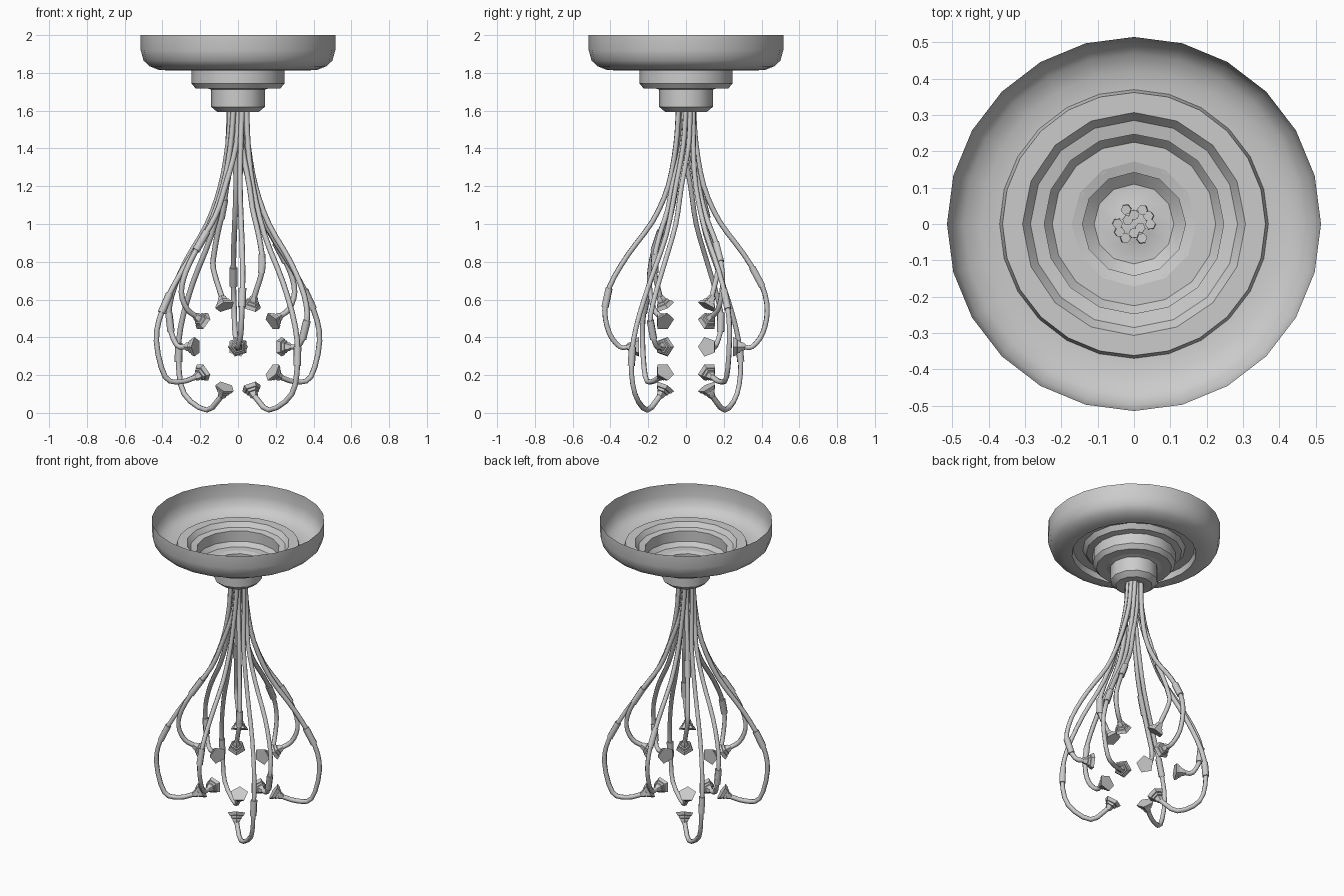
import bpy, bmesh, math
from mathutils import Vector

if "Cube" in bpy.data.objects:
    bpy.data.objects.remove(bpy.data.objects["Cube"])

CENTRE = Vector((0, 0, 0.35))


def finish(name, bm, angle=35):
    bmesh.ops.recalc_face_normals(bm, faces=bm.faces)
    me = bpy.data.meshes.new(name)
    bm.to_mesh(me)
    bm.free()
    me.shade_smooth()
    me.set_sharp_from_angle(angle=math.radians(angle))
    ob = bpy.data.objects.new(name, me)
    bpy.context.collection.objects.link(ob)
    return ob


def loft(name, profile, sides, origin, axis, u, cap_start=False, cap_end=False):
    """Rings of (distance along axis, radius) skinned together."""
    v = axis.cross(u)
    bm = bmesh.new()
    rings = []
    for dist, r in profile:
        rings.append([bm.verts.new(origin + axis * dist + r * (
            u * math.cos(2 * math.pi * i / sides) + v * math.sin(2 * math.pi * i / sides)))
            for i in range(sides)])
    for a, b in zip(rings, rings[1:]):
        for i in range(sides):
            j = (i + 1) % sides
            bm.faces.new((a[i], a[j], b[j], b[i]))
    if cap_start:
        bm.faces.new(rings[0])
    if cap_end:
        bm.faces.new(rings[-1])
    return finish(name, bm)


def tube(name, pts, radius):
    """Six-sided tube along a polyline."""
    cu = bpy.data.curves.new(name, 'CURVE')
    cu.dimensions = '3D'
    cu.bevel_depth = radius
    cu.bevel_resolution = 1
    cu.use_fill_caps = True
    sp = cu.splines.new('POLY')
    sp.points.add(len(pts) - 1)
    for p, co in zip(sp.points, pts):
        p.co = (*co, 1)
    tmp = bpy.data.objects.new(name + "_path", cu)
    bm = bmesh.new()
    me = bpy.data.meshes.new_from_object(tmp)
    bm.from_mesh(me)
    bpy.data.objects.remove(tmp)
    bpy.data.meshes.remove(me)
    return finish(name, bm, 62)


def smooth_path(pts, n=3):
    """Catmull-Rom samples through the points."""
    p = [pts[0] * 2 - pts[1]] + pts + [pts[-1] * 2 - pts[-2]]
    out = []
    for a, b, c, d in zip(p, p[1:], p[2:], p[3:]):
        for k in range(n):
            t = k / n
            out.append(0.5 * (2 * b + (c - a) * t + (2 * a - 5 * b + 4 * c - d) * t * t
                              + (3 * b - a - 3 * c + d) * t ** 3))
    return out + [pts[-1]]


def at_height(path, z):
    """Point of the path at height z, searched from the top down."""
    for a, b in zip(path[::-1], path[-2::-1]):
        if b.z <= z <= a.z:
            return a.lerp(b, (a.z - z) / max(a.z - b.z, 1e-6))
    return path[0]


def polar(r, az, z):
    return Vector((r * math.cos(az), r * math.sin(az), z))


def rise(belly, top_az, top_r):
    """Cable from its widest point, narrowing and twisting up into the bundle."""
    r0, az0 = math.hypot(belly.x, belly.y), math.atan2(belly.y, belly.x)
    out = []
    for t in (.2, .45, .72, 1):
        f = max(math.cos(math.pi * t / 2), 0) ** 1.65
        out.append(polar(.095 + (r0 - .095) * f, az0 + (top_az - az0) * .3 * t,
                         belly.z + (1.2 - belly.z) * t))
    return out + [polar(top_r + .01, top_az, 1.42), polar(top_r, top_az + .25, 1.62)]


# Ceiling canopy: open bowl and two stepped tiers
O, Z, X = Vector(), Vector((0, 0, 1)), Vector((1, 0, 0))
loft("canopy_bowl", [(2.0, .515), (1.92, .515), (1.865, .5), (1.835, .468), (1.816, .42),
                     (1.813, .37), (1.85, .362), (1.85, .335)], 24, O, Z, X)
loft("canopy_middle_tier", [(1.849, .345), (1.849, .307), (1.82, .285), (1.813, .247),
                            (1.745, .247), (1.718, .225), (1.718, .165)], 16, O, Z, X)
loft("canopy_lower_tier", [(1.72, .172), (1.712, .142), (1.62, .142), (1.593, .11),
                           (1.593, .065), (1.6, .05)], 12, O, Z, X, cap_end=True)

# Cables: cup angle (None = on the y axis), side of y, top angle, top radius,
# connector heights of both copies, bend points ending at the widest point
CABLES = [
    (None, -1, -75, .045, (.61, .72), [(0, -.35, .35), (.015, -.405, .42), (.02, -.43, .54)]),
    (0, -1, 15, .045, (.44, .48), [(.325, -.16, .36), (.365, -.19, .48)]),
    (72, -1, -45, .02, (.79, 1.08), [(.13, -.17, .76)]),
    (36, 1, 75, .025, (.85, .91), [(.27, .17, .55), (.3, .19, .64)]),
    (288, -1, -15, .045, (.3, .32), [(.165, -.205, .015), (.285, -.27, .1), (.315, -.29, .27)]),
    (324, 1, 45, .045, (.6, .58), [(.3, .18, .165), (.385, .215, .19), (.432, .23, .38)]),
]
CUP = [(.25, .054), (.27, .044), (.272, .037), (.285, .034), (.287, .026), (.305, .022),
       (.315, .014)]

num = 0
for ang, side, top_a, top_r, conn, bends in CABLES:
    # cups sit on the twelve faces of a dodecahedron
    if ang is None:
        axis, near = Vector((0, side, 0)), X
    else:
        a = math.radians(ang)
        axis = Vector((2 * math.cos(a), side, 2 * math.sin(a))) / math.sqrt(5)
        near = Vector((0, side, 0))
    u = -(near - axis * near.dot(axis)).normalized()
    pts = [Vector(p) for p in bends]
    base = [CENTRE + axis * .30] + pts + rise(pts[-1], math.radians(top_a), top_r)
    # each cable is repeated half a turn round the vertical axis
    for s, cz in zip((1, -1), conn):
        num += 1
        turn = lambda q: Vector((q.x * s, q.y * s, q.z))
        path = smooth_path([turn(q) for q in base])
        tube(f"cable_{num}", path, .0145)
        tube(f"connector_{num}", [at_height(path, cz - .05), at_height(path, cz + .05)], .0205)
        loft(f"pentagon_cup_{num}", CUP, 5, CENTRE, turn(axis), turn(u), True)
